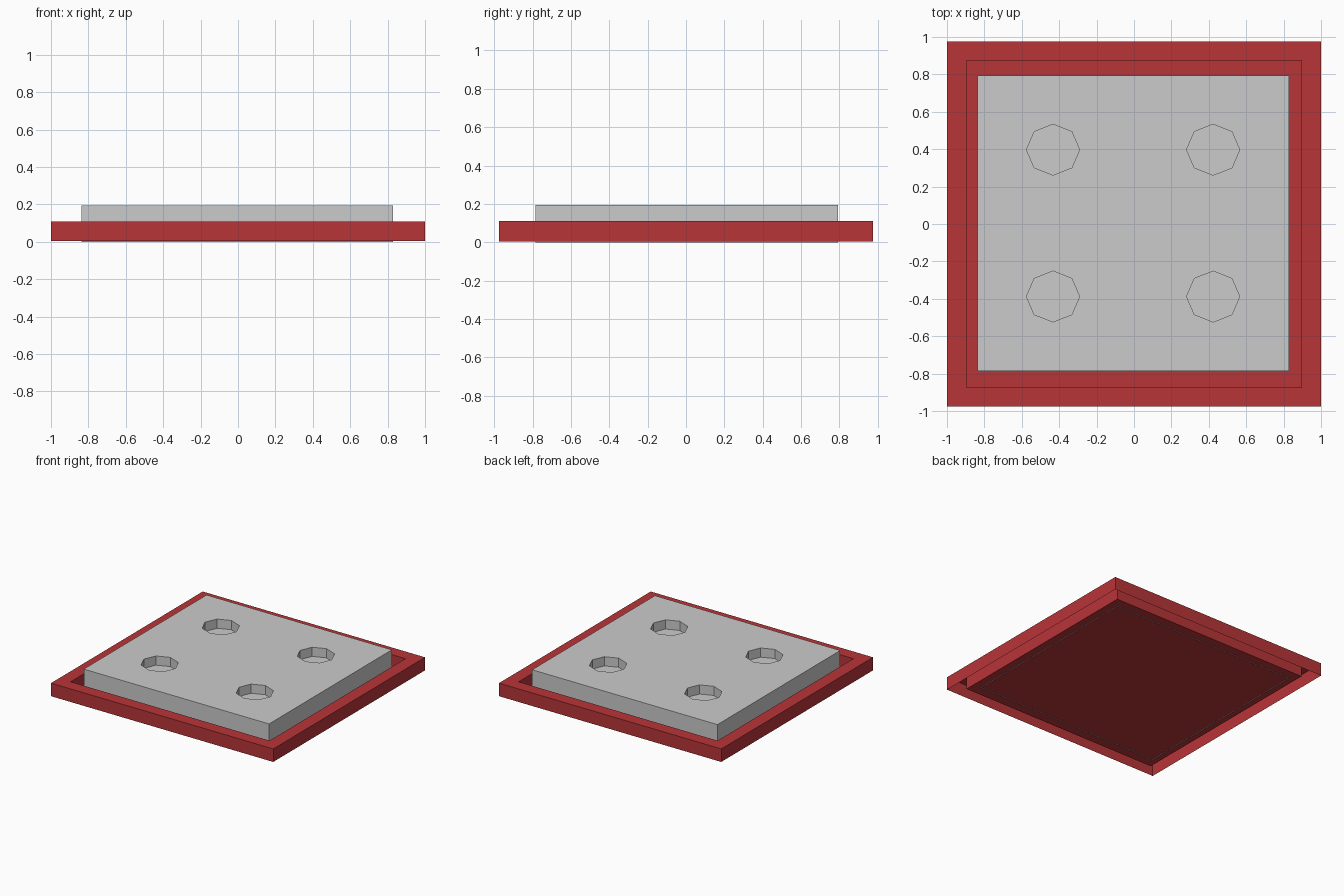
import bpy, bmesh
from math import cos, sin, tau

if "Cube" in bpy.data.objects:
    bpy.data.objects.remove(bpy.data.objects["Cube"])

RIM_TOP, FLOOR, SLAB_TOP, HOLE_DEPTH = 0.11, 0.004, 0.195, 0.075


def add_object(name, bm):
    mesh = bpy.data.meshes.new(name)
    bm.to_mesh(mesh)
    bm.free()
    obj = bpy.data.objects.new(name, mesh)
    bpy.context.collection.objects.link(obj)
    return obj


def stack(bm, rings, cap_start, cap_end):
    """Skin a sequence of closed point rings, optionally capping the ends."""
    loops = [[bm.verts.new(p) for p in ring] for ring in rings]
    for a, b in zip(loops, loops[1:]):
        for i in range(len(a)):
            j = (i + 1) % len(a)
            bm.faces.new((a[i], a[j], b[j], b[i]))
    if cap_start:
        bm.faces.new(loops[0][::-1])
    if cap_end:
        bm.faces.new(loops[-1])


def rect(x0, x1, y0, y1, z):
    return [(x0, y0, z), (x1, y0, z), (x1, y1, z), (x0, y1, z)]


# Red tray: thin pressed sheet, hollow under the rim, sunken floor
bm = bmesh.new()
stack(bm, [rect(-x, x, -y, y, z) for x, y, z in (
    (1, 0.975, FLOOR), (1, 0.975, RIM_TOP),
    (0.895, 0.873, RIM_TOP), (0.895, 0.873, FLOOR))], False, True)
tray = add_object("tray", bm)
red = bpy.data.materials.new("red")
red.diffuse_color = (0.48, 0.035, 0.04, 1)
red.use_nodes = True
red.node_tree.nodes["Principled BSDF"].inputs["Base Color"].default_value = red.diffuse_color
tray.data.materials.append(red)

# Grey slab standing in the tray
bm = bmesh.new()
stack(bm, [rect(-0.838, 0.829, -0.785, 0.793, z) for z in (0, SLAB_TOP)], True, True)
slab = add_object("slab", bm)

# Four octagonal pockets cut into the slab top
bm = bmesh.new()
for cx in (-0.433, 0.423):
    for cy in (-0.388, 0.397):
        stack(bm, [[(cx + 0.142 * cos(i * tau / 8), cy + 0.136 * sin(i * tau / 8), z)
                    for i in range(8)]
                   for z in (SLAB_TOP - HOLE_DEPTH, SLAB_TOP + 0.1)], True, True)
cutter = add_object("pocket_cutter", bm)

cut = slab.modifiers.new("pockets", 'BOOLEAN')
cut.operation = 'DIFFERENCE'
cut.solver = 'EXACT'
cut.object = cutter
bpy.context.view_layer.objects.active = slab
bpy.ops.object.modifier_apply(modifier=cut.name)
bpy.data.objects.remove(cutter)

# The slab is open underneath
bm = bmesh.new()
bm.from_mesh(slab.data)
bottom = [f for f in bm.faces if all(v.co.z < 0.001 for v in f.verts)]
bmesh.ops.delete(bm, geom=bottom, context='FACES')
bm.to_mesh(slab.data)
bm.free()
